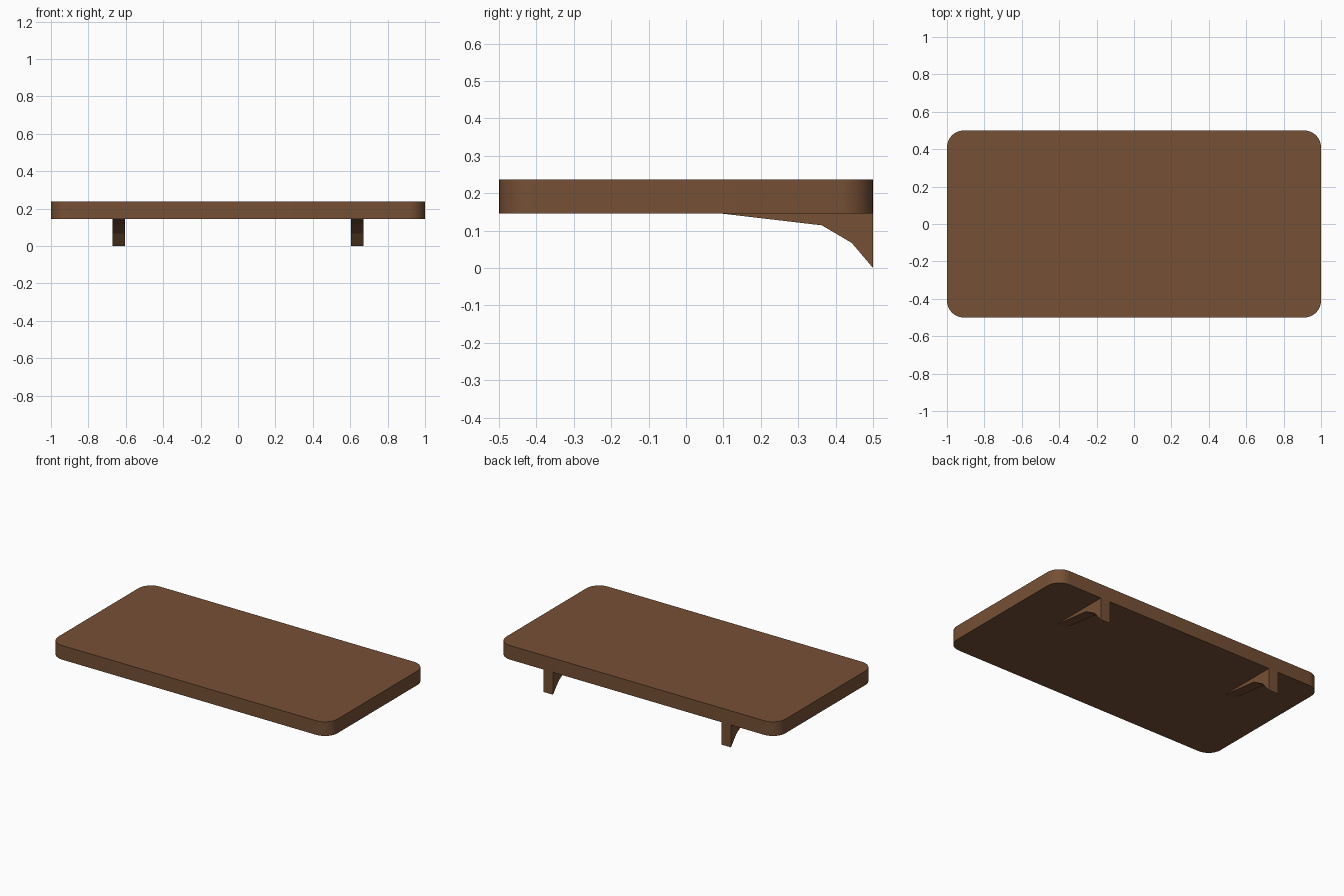
import bpy, bmesh, math

if "Cube" in bpy.data.objects:
    bpy.data.objects.remove(bpy.data.objects["Cube"])

wood = bpy.data.materials.new("brown wood")
wood.diffuse_color = (0.18, 0.08, 0.036, 1)
wood.use_nodes = True
wood.node_tree.nodes["Principled BSDF"].inputs["Base Color"].default_value = wood.diffuse_color


def extrude_outline(name, points, offset):
    """Solid made by extruding a closed planar outline along offset."""
    bm = bmesh.new()
    face = bm.faces.new([bm.verts.new(p) for p in points])
    res = bmesh.ops.extrude_face_region(bm, geom=[face], use_keep_orig=True)
    verts = [v for v in res["geom"] if isinstance(v, bmesh.types.BMVert)]
    bmesh.ops.translate(bm, verts=verts, vec=offset)
    bmesh.ops.recalc_face_normals(bm, faces=bm.faces)
    mesh = bpy.data.meshes.new(name)
    bm.to_mesh(mesh)
    bm.free()
    mesh.materials.append(wood)
    obj = bpy.data.objects.new(name, mesh)
    bpy.context.collection.objects.link(obj)
    return obj


# Shelf board with rounded vertical corners
HX, HY, Z0, Z1, R, SEG = 1.0, 0.5, 0.145, 0.2365, 0.09, 8
outline = []
for i, (sx, sy) in enumerate([(1, 1), (-1, 1), (-1, -1), (1, -1)]):
    for k in range(SEG + 1):
        a = math.radians(90) * (i + k / SEG)
        outline.append((sx * (HX - R) + R * math.cos(a),
                        sy * (HY - R) + R * math.sin(a), Z0))
board = extrude_outline("shelf_board", outline, (0, 0, Z1 - Z0))
bpy.context.view_layer.objects.active = board
board.select_set(True)
bpy.ops.object.shade_smooth_by_angle(angle=math.radians(30))

# Two tapered support brackets under the back edge
profile = [(0.098, Z0), (0.363, 0.114), (0.443, 0.067), (0.5, 0.0), (0.5, Z0)]
for name, x in (("left_bracket", -0.672), ("right_bracket", 0.603)):
    extrude_outline(name, [(x, y, z) for y, z in profile], (0.067, 0, 0))
